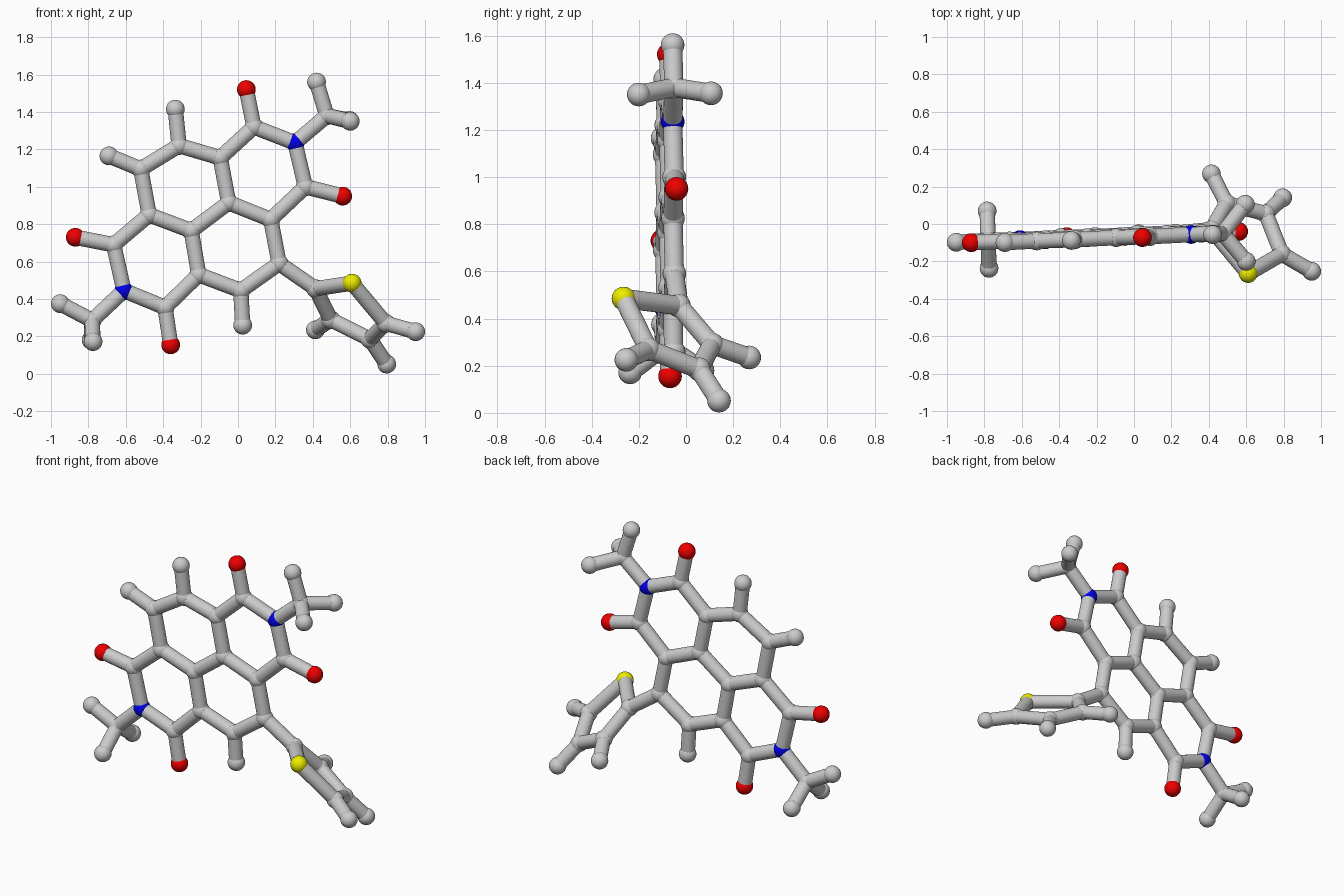
import bpy, bmesh
from mathutils import Vector, Matrix

if "Cube" in bpy.data.objects:
    bpy.data.objects.remove(bpy.data.objects["Cube"])

ATOM_R, BOND_R = 0.05, 0.041


def flat(x, z):
    """Point on the slightly turned plane of the fused rings."""
    return Vector((x, -0.049 + 0.0445 * x - 0.017 * z, z))


# Fused ring core, carbonyl oxygens and nitrogens (all in one plane)
planar = {
    "c1": (0.085, 1.32), "c2": (0.36, 1.00), "c3": (-0.095, 1.155), "c4": (-0.05, 0.915),
    "c5": (0.175, 0.825), "c6": (0.22, 0.59), "c7": (0.015, 0.445), "c8": (-0.21, 0.53),
    "c9": (-0.25, 0.765), "c10": (-0.475, 0.85), "c11": (-0.52, 1.095), "c12": (-0.315, 1.22),
    "c13": (-0.665, 0.69), "c14": (-0.39, 0.355),
    "o1": (0.045, 1.52), "o2": (0.56, 0.95), "o3": (-0.87, 0.73), "o4": (-0.36, 0.155),
    "n1": (0.305, 1.235), "n2": (-0.61, 0.445),
    "h7": (0.025, 0.26), "h11": (-0.69, 1.165), "h12": (-0.335, 1.415),
    "cm": (0.475, 1.38), "cn": (-0.78, 0.285), "hm1": (0.42, 1.56), "hn1": (-0.95, 0.375),
}
atoms = {k: flat(*v) for k, v in planar.items()}

# Methyl side hydrogens and the twisted five-sided ring
spatial = {
    "hm2": (0.595, 0.106, 1.355), "hm3": (0.60, -0.20, 1.35),
    "hn2": (-0.785, 0.07, 0.18), "hn3": (-0.775, -0.237, 0.172),
    "ct1": (0.415, -0.03, 0.455), "s1": (0.61, -0.265, 0.485), "ct4": (0.79, -0.16, 0.27),
    "ct3": (0.705, 0.055, 0.185), "ct2": (0.495, 0.11, 0.29),
    "h4": (0.95, -0.253, 0.225), "h3": (0.795, 0.14, 0.052), "h2": (0.414, 0.268, 0.235),
}
atoms.update({k: Vector(v) for k, v in spatial.items()})

# Chains of bonded atoms
chains = [
    "c1 c3 c4 c5 c2 n1 c1", "c5 c6 c7 c8 c9 c4", "c9 c10 c11 c12 c3",
    "c10 c13 n2 c14 c8", "c1 o1", "c2 o2", "c13 o3", "c14 o4",
    "c7 h7", "c11 h11", "c12 h12", "n1 cm hm1", "hm2 cm hm3", "n2 cn hn1", "hn2 cn hn3",
    "c6 ct1 s1 ct4 ct3 ct2 ct1", "ct2 h2", "ct3 h3", "ct4 h4",
]


def finish(bm, name, color=None):
    for f in bm.faces:
        f.smooth = True
    me = bpy.data.meshes.new(name)
    bm.to_mesh(me)
    bm.free()
    ob = bpy.data.objects.new(name, me)
    bpy.context.collection.objects.link(ob)
    if color:
        mat = bpy.data.materials.new(name + "_color")
        mat.diffuse_color = color
        mat.use_nodes = True
        mat.node_tree.nodes["Principled BSDF"].inputs["Base Color"].default_value = mat.diffuse_color
        me.materials.append(mat)


# Atom balls, one object per element
elements = {
    "carbon_balls": ("c", None), "hydrogen_balls": ("h", None),
    "oxygen_balls": ("o", (0.85, 0.0, 0.0, 1)), "nitrogen_balls": ("n", (0.0, 0.0, 0.8, 1)),
    "sulfur_ball": ("s", (0.85, 0.85, 0.0, 1)),
}
for name, (letter, color) in elements.items():
    bm = bmesh.new()
    for key, pos in atoms.items():
        if key[0] == letter:
            bmesh.ops.create_uvsphere(bm, u_segments=24, v_segments=16, radius=ATOM_R,
                                      matrix=Matrix.Translation(pos))
    finish(bm, name, color)

# Bond rods between neighbouring atoms
bm = bmesh.new()
for chain in chains:
    keys = chain.split()
    for a, b in zip(keys, keys[1:]):
        p, q = atoms[a], atoms[b]
        rot = (q - p).to_track_quat('Z', 'Y').to_matrix().to_4x4()
        bmesh.ops.create_cone(bm, cap_ends=False, segments=24, radius1=BOND_R, radius2=BOND_R,
                              depth=(q - p).length, matrix=Matrix.Translation((p + q) / 2) @ rot)
finish(bm, "bond_rods")
